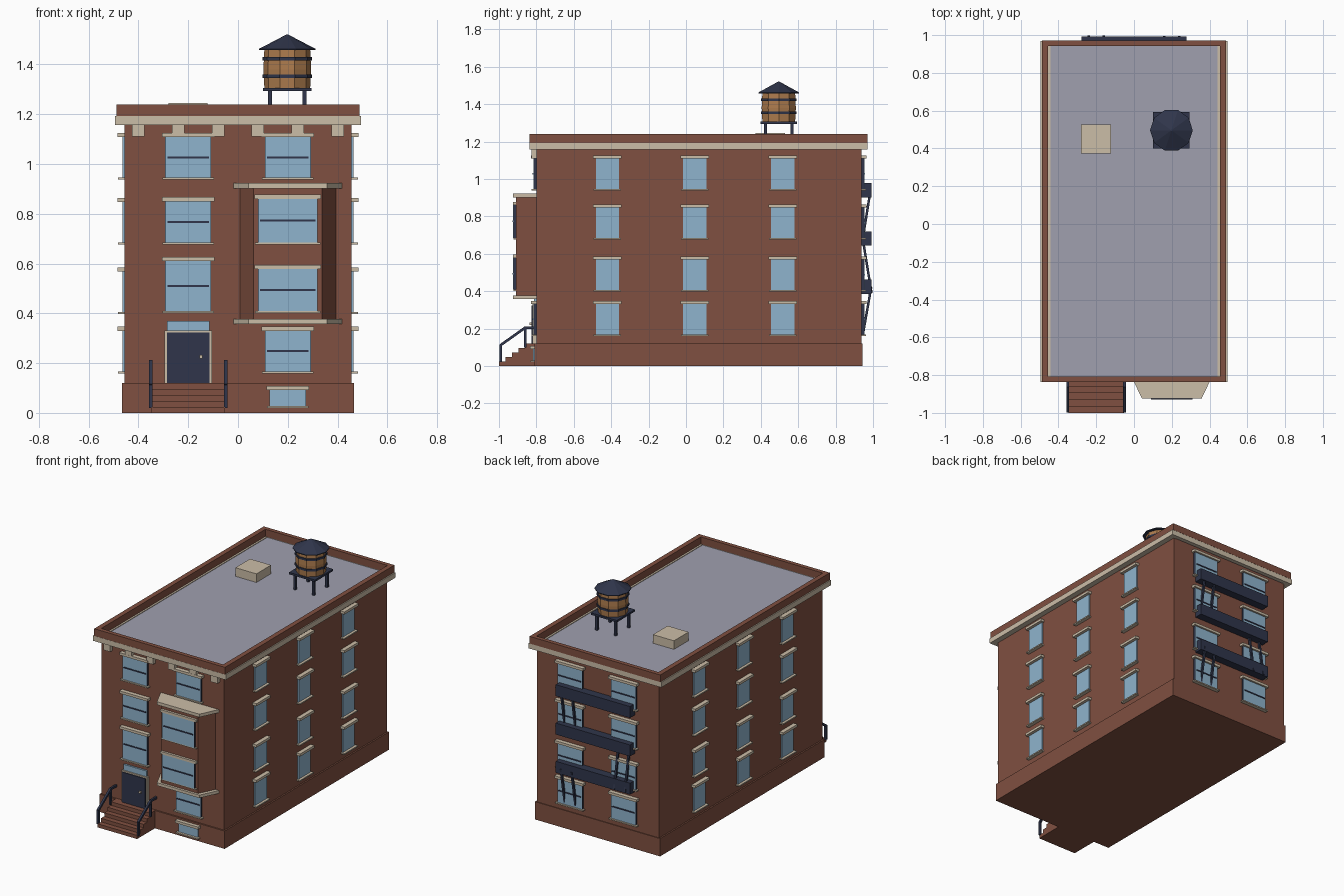
import bpy, bmesh, math
from mathutils import Vector

if "Cube" in bpy.data.objects:
    bpy.data.objects.remove(bpy.data.objects["Cube"])


def material(name, rgb):
    m = bpy.data.materials.new(name)
    m.diffuse_color = (*rgb, 1)
    m.use_nodes = True
    m.node_tree.nodes["Principled BSDF"].inputs["Base Color"].default_value = m.diffuse_color
    return m


BRICK = material("brick", (0.216, 0.08, 0.052))
STONE = material("cream stone", (0.60, 0.51, 0.39))
GLASS = material("window glass", (0.275, 0.456, 0.61))
IRON = material("dark iron", (0.029, 0.036, 0.07))
ROOF = material("roof grey", (0.35, 0.35, 0.43))
WOOD = material("barrel wood", (0.42, 0.20, 0.075))


def finish(name, bm, mat):
    bmesh.ops.recalc_face_normals(bm, faces=bm.faces)
    me = bpy.data.meshes.new(name)
    bm.to_mesh(me)
    bm.free()
    me.materials.append(mat)
    ob = bpy.data.objects.new(name, me)
    bpy.context.collection.objects.link(ob)
    return ob


def prism(name, mat, points, offset):
    """Extrude a closed 3D outline along an offset."""
    bm = bmesh.new()
    face = bm.faces.new([bm.verts.new(p) for p in points])
    ext = bmesh.ops.extrude_face_region(bm, geom=[face])
    verts = [g for g in ext["geom"] if isinstance(g, bmesh.types.BMVert)]
    bmesh.ops.translate(bm, verts=verts, vec=offset)
    if not any(f.verts[0].co == Vector(points[0]) for f in bm.faces):
        bm.faces.new([v for v in bm.verts if v not in verts])
    return finish(name, bm, mat)


def box(name, mat, x0, x1, y0, y1, z0, z1):
    return prism(name, mat, [(x0, y0, z0), (x1, y0, z0), (x1, y1, z0), (x0, y1, z0)],
                 (0, 0, z1 - z0))


def ring(name, mat, x, y0, y1, tx, ty, z0, z1):
    """Rectangular ring made of four walls."""
    for s in (-1, 1):
        a, b = sorted((s * x, s * (x - tx)))
        box(name + "_side", mat, a, b, y0, y1, z0, z1)
    box(name + "_front", mat, -x + tx, x - tx, y0, y0 + ty, z0, z1)
    box(name + "_back", mat, -x + tx, x - tx, y1 - ty, y1, z0, z1)


def bar(name, mat, a, b, t):
    """Square bar between two points."""
    a, b = Vector(a), Vector(b)
    d = b - a
    u = d.cross(Vector((1, 0, 0)))
    if u.length < 1e-6:
        u = Vector((0, 1, 0))
    u = u.normalized() * t / 2
    v = d.cross(u).normalized() * t / 2
    return prism(name, mat, [a + u + v, a - u + v, a - u - v, a + u - v], d)


def lathe(name, mat, centre, profile, sides):
    """Faceted solid of revolution from (radius, z) pairs."""
    bm = bmesh.new()
    rings = []
    for r, z in profile:
        rings.append([bm.verts.new((centre[0] + r * math.cos(2 * math.pi * i / sides),
                                    centre[1] + r * math.sin(2 * math.pi * i / sides), z))
                      for i in range(sides)])
    for lo, hi in zip(rings, rings[1:]):
        for i in range(sides):
            j = (i + 1) % sides
            bm.faces.new((lo[i], lo[j], hi[j], hi[i]))
    bm.faces.new(rings[0])
    bm.faces.new(rings[-1])
    bmesh.ops.remove_doubles(bm, verts=bm.verts, dist=1e-5)
    return finish(name, bm, mat)


# Wall planes: axis, outward direction, position
WALLS = {"front": ("y", -1, -0.80), "bay": ("y", -1, -0.908), "back": ("y", 1, 0.938),
         "right": ("x", 1, 0.457), "left": ("x", -1, -0.457)}


def on_wall(name, mat, wall, u, w, depth, z0, z1):
    """Block sitting on a wall, centred at u, projecting by depth."""
    axis, s, p = WALLS[wall]
    a, b = sorted((p - s * 0.004, p + s * depth))
    if axis == "y":
        return box(name, mat, u - w / 2, u + w / 2, a, b, z0, z1)
    return box(name, mat, a, b, u - w / 2, u + w / 2, z0, z1)


def window(wall, u, w, z0, z1, framed=True, trim=0.028):
    n = wall + "_window"
    if framed:
        on_wall(n + "_frame", IRON, wall, u, w, 0.014, z0, z1)
        on_wall(n + "_glass", GLASS, wall, u, w - 0.003, 0.016, z0, z1)
        zm = (z0 + z1) / 2
        on_wall(n + "_bar", IRON, wall, u, w - 0.018, 0.02, zm - 0.004, zm + 0.004)
    else:
        on_wall(n + "_glass", GLASS, wall, u, w, 0.008, z0, z1)
    on_wall(n + "_lintel", STONE, wall, u, w + 0.027, trim, z1, z1 + 0.017)
    on_wall(n + "_sill", STONE, wall, u, w + 0.022, trim - 0.003, z0 - 0.008, z0)


# Building shell
box("foundation", BRICK, -0.467, 0.467, -0.81, 0.943, 0, 0.12)
box("walls", BRICK, -0.457, 0.457, -0.80, 0.938, 0.12, 1.17)
box("roof_deck", ROOF, -0.46, 0.46, -0.81, 0.95, 1.16, 1.188)
ring("cornice", STONE, 0.495, -0.837, 0.97, 0.052, 0.025, 1.157, 1.192)
ring("parapet", BRICK, 0.488, -0.836, 0.971, 0.033, 0.028, 1.192, 1.24)
for i in range(6):
    on_wall("cornice_bracket", STONE, "front", -0.4 + 0.16 * i, 0.05, 0.027, 1.11, 1.158)
box("roof_hatch", STONE, -0.28, -0.123, 0.372, 0.528, 1.18, 1.246)

# Windows
rows = [(0.167, 0.33), (0.406, 0.568), (0.685, 0.847), (0.945, 1.108)]
for z0, z1 in rows:
    for side in ("left", "right"):
        for y in (-0.42, 0.046, 0.517):
            window(side, y, 0.125, z0, z1, framed=False)
    for x in (-0.2, 0.2):
        window("back", x, 0.185, z0, z1)
for z0, z1 in ((0.41, 0.61), (0.685, 0.85), (0.945, 1.108)):
    window("front", -0.2, 0.185, z0, z1)
for z0, z1 in (rows[0], rows[3]):
    window("front", 0.2, 0.185, z0, z1)
window("front", 0.2, 0.145, 0.028, 0.091, framed=False, trim=0.035)
on_wall("basement_glass", GLASS, "front", 0.2, 0.145, 0.017, 0.028, 0.091)

# Bay window with cap and base slab
def bay_slab(name, mat, wall_half, front_half, front_y, z0, z1):
    prism(name, mat, [(0.2 - wall_half, -0.79, z0), (0.2 - front_half, front_y, z0),
                      (0.2 + front_half, front_y, z0), (0.2 + wall_half, -0.79, z0)],
          (0, 0, z1 - z0))

bay_slab("bay_walls", BRICK, 0.198, 0.138, -0.908, 0.37, 0.905)
bay_slab("bay_cap", STONE, 0.222, 0.158, -0.924, 0.902, 0.923)
bay_slab("bay_base", STONE, 0.222, 0.158, -0.924, 0.357, 0.377)
for z0, z1 in ((0.41, 0.578), (0.685, 0.86)):
    window("bay", 0.2, 0.24, z0, z1, trim=0.016)

# Entrance door
on_wall("door_frame", STONE, "front", -0.2, 0.19, 0.02, 0.12, 0.332)
on_wall("door", IRON, "front", -0.2, 0.172, 0.026, 0.12, 0.323)
on_wall("door_knob", STONE, "front", -0.149, 0.013, 0.036, 0.219, 0.232)
on_wall("transom_glass", GLASS, "front", -0.2, 0.172, 0.012, 0.332, 0.37)

# Stoop: stepped profile extruded sideways
profile = [(-0.80, 0)]
for k in range(5):
    profile += [(-1 + 0.035 * k, 0.024 * k), (-1 + 0.035 * k, 0.024 * (k + 1))]
profile.append((-0.80, 0.12))
prism("stoop_steps", BRICK, [(-0.347, y, z) for y, z in profile], (0.294, 0, 0))
for x in (-0.35, -0.05):
    bar("handrail_post", IRON, (x, -0.99, 0.02), (x, -0.99, 0.113), 0.014)
    bar("handrail_post", IRON, (x, -0.86, 0.1), (x, -0.86, 0.208), 0.014)
    bar("handrail_slope", IRON, (x, -0.993, 0.11), (x, -0.858, 0.206), 0.014)
    bar("handrail_top", IRON, (x, -0.862, 0.205), (x, -0.80, 0.205), 0.014)

# Fire escape: platforms and leaning ladders
for z in (0.385, 0.643, 0.902):
    box("fire_escape_platform", IRON, -0.277, 0.277, 0.935, 0.993, z, z + 0.077)
for x, low, high in ((0.2, (0.945, 0.165), (0.99, 0.42)),
                     (-0.2, (0.992, 0.39), (0.945, 0.68)),
                     (0.2, (0.945, 0.68), (0.985, 0.93))):
    for dx in (-0.04, 0.04):
        bar("ladder_rail", IRON, (x + dx, *low), (x + dx, *high), 0.013)

# Water tank
cx, cy = 0.198, 0.496
for sx in (-1, 1):
    for sy in (-1, 1):
        x, y = cx + sx * 0.07, cy + sy * 0.07
        box("tank_leg", IRON, x - 0.008, x + 0.008, y - 0.008, y + 0.008, 1.185, 1.298)
box("tank_platform", IRON, cx - 0.097, cx + 0.097, cy - 0.097, cy + 0.097, 1.293, 1.306)
lathe("tank_barrel", WOOD, (cx, cy), [(0.092, 1.305), (0.096, 1.38), (0.092, 1.462)], 10)
for z in (1.346, 1.416):
    lathe("tank_band", IRON, (cx, cy), [(0.1, z), (0.1, z + 0.014)], 10)
lathe("tank_roof", IRON, (cx, cy), [(0.113, 1.458), (0.113, 1.463), (0.004, 1.52)], 10)
